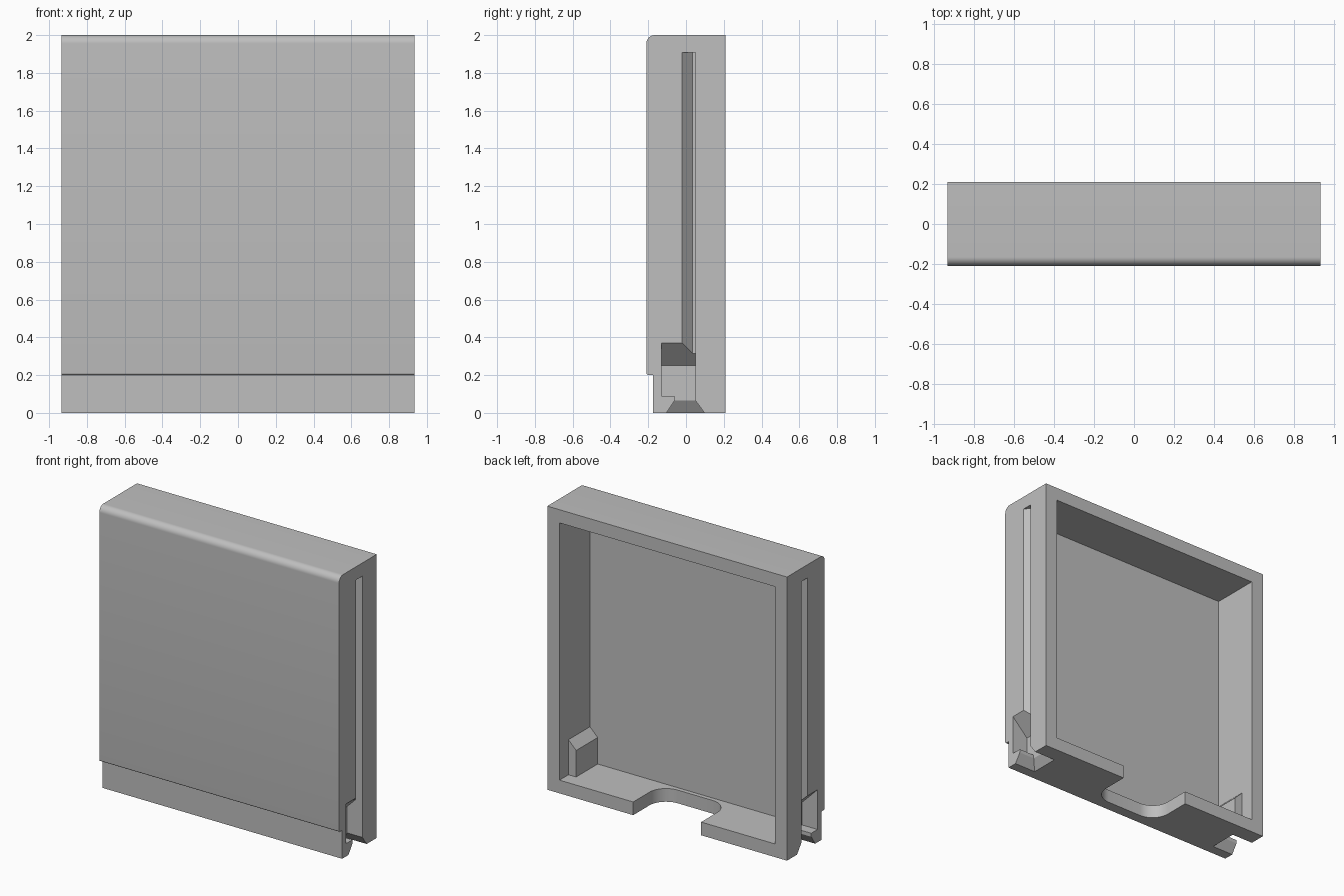
import bpy, bmesh
from math import sin, cos, pi, radians
from mathutils import Vector

cube = bpy.data.objects.get("Cube")
if cube:
    bpy.data.objects.remove(cube, do_unlink=True)

HALF, DEPTH = 0.935, 0.21


def finish(name, bm):
    bmesh.ops.recalc_face_normals(bm, faces=bm.faces)
    mesh = bpy.data.meshes.new(name)
    bm.to_mesh(mesh)
    bm.free()
    ob = bpy.data.objects.new(name, mesh)
    bpy.context.scene.collection.objects.link(ob)
    return ob


def prism(name, pts, axis, lo, hi):
    """Extrude a closed 2D profile along an axis."""
    place = {"x": lambda a, b, t: (t, a, b),
             "y": lambda a, b, t: (a, t, b),
             "z": lambda a, b, t: (a, b, t)}[axis]
    bm = bmesh.new()
    face = bm.faces.new([bm.verts.new(place(a, b, lo)) for a, b in pts])
    ext = bmesh.ops.extrude_face_region(bm, geom=[face])
    move = Vector(place(0, 0, hi - lo))
    bmesh.ops.translate(bm, vec=move, verts=[
        v for v in ext["geom"] if isinstance(v, bmesh.types.BMVert)])
    return finish(name, bm)


def rect(a0, a1, b0, b1):
    return [(a0, b0), (a1, b0), (a1, b1), (a0, b1)]


def arc(cx, cy, r, start, end, n=12):
    angles = [radians(start + (end - start) * i / n) for i in range(n + 1)]
    return [(cx + r * cos(t), cy + r * sin(t)) for t in angles]


def combine(target, tool, operation="DIFFERENCE"):
    """Apply a boolean and remove its tool object."""
    mod = target.modifiers.new("cut", "BOOLEAN")
    mod.object, mod.operation, mod.solver = tool, operation, "EXACT"
    graph = bpy.context.evaluated_depsgraph_get()
    mesh = bpy.data.meshes.new_from_object(target.evaluated_get(graph))
    target.modifiers.clear()
    target.data = mesh
    bpy.data.objects.remove(tool, do_unlink=True)


# Outer shell: rounded top front edge, stepped back at the foot
R, r = 0.045, 0.012
profile = [(DEPTH, 0), (DEPTH, 2)]
profile += arc(-DEPTH + R, 2 - R, R, 90, 180)
profile += arc(-DEPTH + r, 0.2 + r, r, 180, 270, 6)
profile += [(-0.175, 0.2), (-0.175, 0)]
shell = prism("case_shell", profile, "x", -HALF, HALF)

# Open back cavity
combine(shell, prism("cavity", rect(-0.84, 0.84, 0.093, 1.907), "y", -0.13, 0.4))

# Rounded finger notch in the bottom wall
notch = [(-0.265, 0.4)] + arc(-0.135, 0.03, 0.13, 180, 270)
notch += arc(0.135, 0.03, 0.13, 270, 360) + [(0.265, 0.4)]
combine(shell, prism("finger_notch", notch, "z", -0.1, 0.15))

for s in (1, -1):
    def side(pts):
        return [(s * a, b) for a, b in pts]

    # Inner housing around the latch pocket
    housing = [(0.86, 0.36), (0.78, 0.28), (0.78, 0.07), (0.86, 0.07)]
    combine(shell, prism("latch_housing", side(housing), "y", -0.14, 0.11), "UNION")

    # Latch pocket with sloped ceiling
    pocket = [(0.985, 0.42), (0.815, 0.25), (0.815, 0.09), (0.985, 0.09)]
    combine(shell, prism("latch_pocket", side(pocket), "y", -0.13, 0.05))

    # Throat through the bottom wall
    combine(shell, prism("throat", side(rect(0.815, 0.985, -0.06, 0.05)), "z", -0.05, 0.15))

    # Flared lead-in under the throat
    bm = bmesh.new()
    rings = [(0.065, rect(0.815, 0.985, -0.06, 0.05)),
             (-0.013, rect(0.761, 0.985, -0.113, 0.108))]
    for z, pts in rings:
        for a, b in pts:
            bm.verts.new((s * a, b, z))
    bmesh.ops.convex_hull(bm, input=bm.verts)
    combine(shell, finish("lead_in", bm))

    # Long side groove with one slanted wall
    groove = [(0.985, -0.07), (0.88, 0.035), (0.88, 0.05), (0.985, 0.05)]
    combine(shell, prism("side_groove", side(groove), "z", 0.2, 1.907))

# Single grey material
grey = bpy.data.materials.new("plain_grey")
colour = (0.52, 0.52, 0.52, 1)
grey.use_nodes = True
grey.diffuse_color = colour
grey.node_tree.nodes["Principled BSDF"].inputs["Base Color"].default_value = colour
shell.data.materials.clear()
shell.data.materials.append(grey)

bpy.ops.object.select_all(action="DESELECT")
shell.select_set(True)
bpy.context.view_layer.objects.active = shell
bpy.ops.object.shade_smooth_by_angle(angle=radians(30))
